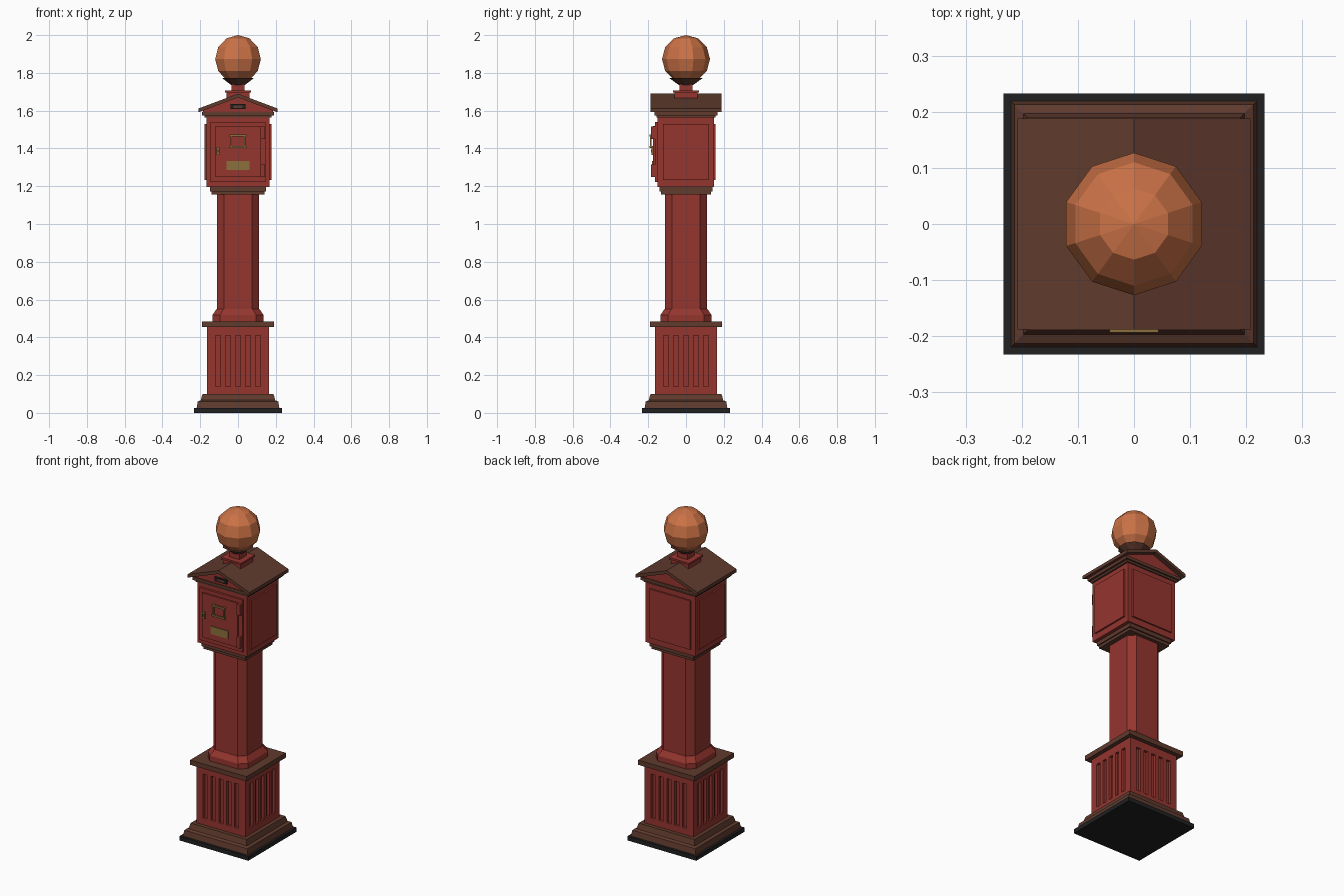
import bpy, bmesh, math
from mathutils import Matrix, Vector

if "Cube" in bpy.data.objects:
    bpy.data.objects.remove(bpy.data.objects["Cube"])


def mat(name, rgb):
    m = bpy.data.materials.new(name)
    m.diffuse_color = (*rgb, 1)
    m.use_nodes = True
    m.node_tree.nodes["Principled BSDF"].inputs["Base Color"].default_value = m.diffuse_color
    return m


RED = mat("red paint", (0.30, 0.036, 0.028))
BROWN = mat("brown trim", (0.115, 0.043, 0.027))
BLACK = mat("black base", (0.015, 0.015, 0.016))
BRASS = mat("brass", (0.27, 0.16, 0.045))
COPPER = mat("copper globe", (0.60, 0.17, 0.062))


def finish(name, bm, material):
    bmesh.ops.recalc_face_normals(bm, faces=bm.faces[:])
    me = bpy.data.meshes.new(name)
    bm.to_mesh(me)
    bm.free()
    me.materials.append(material)
    ob = bpy.data.objects.new(name, me)
    bpy.context.collection.objects.link(ob)
    return ob


def box(name, material, x0, x1, y0, y1, z0, z1):
    bm = bmesh.new()
    bmesh.ops.create_cube(bm, size=1)
    for v in bm.verts:
        v.co = Vector((x1 if v.co.x > 0 else x0, y1 if v.co.y > 0 else y0,
                       z1 if v.co.z > 0 else z0))
    return finish(name, bm, material)


def block(name, material, hx, hy, z0, z1):
    return box(name, material, -hx, hx, -hy, hy, z0, z1)


def loft(name, material, rings):
    """Stack of chamfered squares: (half size, chamfer, height)."""
    bm = bmesh.new()
    loops = []
    for h, c, z in rings:
        pts = []
        for sx, sy in ((1, 1), (-1, 1), (-1, -1), (1, -1)):
            if c:
                pair = [(sx * h, sy * (h - c)), (sx * (h - c), sy * h)]
                pts += pair if sx * sy > 0 else pair[::-1]
            else:
                pts.append((sx * h, sy * h))
        loops.append([bm.verts.new((x, y, z)) for x, y in pts])
    for a, b in zip(loops, loops[1:]):
        for i in range(len(a)):
            j = (i + 1) % len(a)
            bm.faces.new((a[i], a[j], b[j], b[i]))
    bm.faces.new(loops[0])
    bm.faces.new(loops[-1])
    return finish(name, bm, material)


def extrude_y(name, material, pts, hy):
    """Extrude an x-z profile from -hy to hy."""
    bm = bmesh.new()
    front = [bm.verts.new((x, -hy, z)) for x, z in pts]
    back = [bm.verts.new((x, hy, z)) for x, z in pts]
    bm.faces.new(front)
    bm.faces.new(back)
    for i in range(len(pts)):
        j = (i + 1) % len(pts)
        bm.faces.new((front[i], front[j], back[j], back[i]))
    return finish(name, bm, material)


# Base
block("ground_slab", BLACK, 0.233, 0.233, 0, 0.025)
loft("base_moulding", BROWN, [(0.219, 0, 0.025), (0.213, 0, 0.06),
                              (0.197, 0, 0.067), (0.188, 0, 0.1)])

# Pedestal with five sunken slots on every side
P, Z0, Z1 = 0.165, 0.1, 0.456
SLOTS = [i * 0.053 for i in range(-2, 3)]
bm = bmesh.new()
bmesh.ops.create_cube(bm, size=1, matrix=Matrix.Translation((0, 0, (Z0 + Z1) / 2))
                      @ Matrix.Diagonal((2 * P, 2 * P, Z1 - Z0, 1)))
cuts = [((0, 0, z), (0, 0, 1)) for z in (0.14, 0.41)]
for s in SLOTS:
    for e in (s - 0.014, s + 0.014):
        cuts += [((e, 0, 0), (1, 0, 0)), ((0, e, 0), (0, 1, 0))]
for co, no in cuts:
    bmesh.ops.bisect_plane(bm, geom=bm.verts[:] + bm.edges[:] + bm.faces[:],
                           plane_co=co, plane_no=no)
bm.normal_update()
sunk = []
for f in bm.faces:
    c = f.calc_center_median()
    along = c.y if abs(f.normal.x) > 0.5 else c.x
    if abs(f.normal.z) < 0.5 and 0.14 < c.z < 0.41 and min(abs(along - s) for s in SLOTS) < 0.005:
        sunk.append(f)
bmesh.ops.inset_individual(bm, faces=sunk, thickness=0.001, depth=-0.015)
finish("slotted_pedestal", bm, RED)
block("pedestal_cap", BROWN, 0.19, 0.19, 0.456, 0.485)

# Column
loft("column_foot", RED, [(0.136, 0.04, 0.485), (0.136, 0.04, 0.517), (0.114, 0.037, 0.55)])
loft("column", RED, [(0.112, 0.037, 0.55), (0.112, 0.037, 1.16)])
block("collar_lower", BROWN, 0.14, 0.132, 1.155, 1.172)
block("collar_upper", BROWN, 0.147, 0.14, 1.172, 1.195)

# Call box with raised side and back panels
box("box_body", RED, -0.168, 0.168, -0.152, 0.148, 1.195, 1.566)
for side, n in ((-1, "left"), (1, "right")):
    box(n + "_panel", RED, min(side * 0.16, side * 0.178), max(side * 0.16, side * 0.178),
        -0.122, 0.122, 1.232, 1.53)
box("back_panel", RED, -0.137, 0.137, 0.14, 0.157, 1.232, 1.53)

# Door with frame, hinges and fittings
box("door_slab", RED, -0.145, 0.145, -0.165, -0.15, 1.222, 1.54)
box("door_panel", RED, -0.12, 0.12, -0.175, -0.16, 1.248, 1.518)
for z in (1.25, 1.45):
    box("hinge", RED, 0.12, 0.144, -0.184, -0.16, z, z + 0.066)
box("brass_plate", BRASS, -0.06, 0.06, -0.18, -0.173, 1.285, 1.333)
for z in (1.408, 1.468):
    box("handle_bar", BRASS, -0.044, 0.044, -0.193, -0.183, z - 0.005, z + 0.005)
for x in (-0.036, 0.036):
    box("handle_upright", BRASS, x - 0.004, x + 0.004, -0.19, -0.182, 1.408, 1.468)
    for z in (1.408, 1.468):
        box("handle_post", BRASS, x - 0.004, x + 0.004, -0.19, -0.173, z - 0.004, z + 0.004)
box("lock_plate", BRASS, -0.114, -0.098, -0.183, -0.173, 1.365, 1.407)
box("keyhole", BLACK, -0.109, -0.103, -0.185, -0.18, 1.378, 1.394)

# Cornice, gable and roof
block("cornice_lower", BROWN, 0.178, 0.156, 1.563, 1.575)
block("cornice_upper", BROWN, 0.191, 0.166, 1.575, 1.593)
extrude_y("gable", RED, [(-0.185, 1.592), (0.185, 1.592), (0.185, 1.601), (0, 1.672), (-0.185, 1.601)], 0.16)
extrude_y("roof", BROWN, [(-0.208, 1.592), (-0.208, 1.612), (0, 1.69), (0.208, 1.612),
                          (0.208, 1.592), (0, 1.67)], 0.188)
box("gable_badge", BLACK, -0.04, 0.04, -0.168, -0.159, 1.608, 1.634)
box("gable_badge_inset", BROWN, -0.024, 0.024, -0.17, -0.165, 1.615, 1.627)

# Globe mount
block("mount_plinth", RED, 0.06, 0.06, 1.655, 1.696)
block("mount_plate", RED, 0.068, 0.068, 1.696, 1.707)
block("mount_neck", RED, 0.034, 0.034, 1.707, 1.742)
bm = bmesh.new()
bmesh.ops.create_cone(bm, cap_ends=True, segments=10, radius1=0.038, radius2=0.088, depth=0.036,
                      matrix=Matrix.Translation((0, 0, 1.754)))
finish("globe_cup", bm, BROWN)

# Faceted globe
bm = bmesh.new()
bmesh.ops.create_uvsphere(bm, u_segments=10, v_segments=6, radius=0.127,
                          matrix=Matrix.Translation((0, 0, 1.873)))
finish("globe", bm, COPPER)
